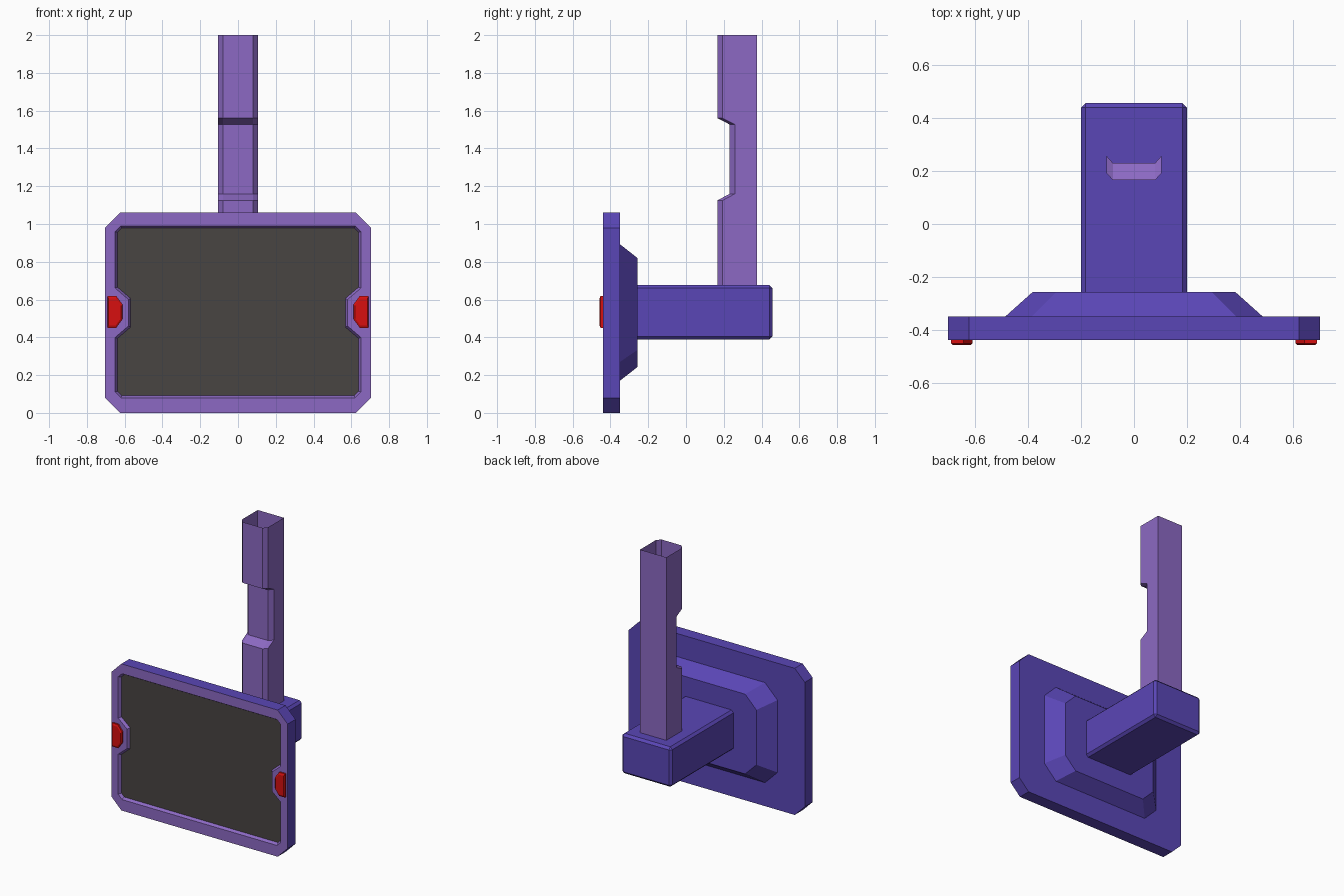
import bpy
import bmesh

if "Cube" in bpy.data.objects:
    bpy.data.objects.remove(bpy.data.objects["Cube"])


def material(name, rgb):
    m = bpy.data.materials.new(name)
    m.diffuse_color = (*rgb, 1)
    m.use_nodes = True
    m.node_tree.nodes["Principled BSDF"].inputs["Base Color"].default_value = m.diffuse_color
    return m


PURPLE = material("light purple", (0.262, 0.141, 0.546))
INDIGO = material("indigo", (0.102, 0.061, 0.468))
GREY = material("dark grey", (0.066, 0.058, 0.055))
RED = material("red", (0.68, 0.005, 0.005))


def finish(bm, name, *mats):
    me = bpy.data.meshes.new(name)
    bm.to_mesh(me)
    bm.free()
    ob = bpy.data.objects.new(name, me)
    bpy.context.collection.objects.link(ob)
    for m in mats:
        me.materials.append(m)
    return ob


def loft(bm, rings, cap_start=True, cap_end=True):
    """Skin a list of equal-length point rings."""
    vs = [[bm.verts.new(p) for p in r] for r in rings]
    n = len(vs[0])
    for a, b in zip(vs, vs[1:]):
        for i in range(n):
            j = (i + 1) % n
            bm.faces.new((a[i], a[j], b[j], b[i]))
    if cap_start:
        bm.faces.new(vs[0])
    if cap_end:
        bm.faces.new(vs[-1])
    bmesh.ops.recalc_face_normals(bm, faces=bm.faces)
    return vs


def octagon(y, hx, z0, z1, c):
    """Chamfered rectangle in the xz plane."""
    return [(-hx, y, z0 + c), (-hx + c, y, z0), (hx - c, y, z0), (hx, y, z0 + c),
            (hx, y, z1 - c), (hx - c, y, z1), (-hx + c, y, z1), (-hx, y, z1 - c)]


# Display panel: chamfered slab with a notched, recessed screen
FRONT, BACK = -0.44, -0.35
bm = bmesh.new()
outer = loft(bm, [octagon(BACK, 0.705, 0, 1.06, 0.08),
                  octagon(FRONT, 0.705, 0, 1.06, 0.08)], cap_end=False)[-1]
half = [(0.62, 0.08), (0.65, 0.11), (0.65, 0.40), (0.58, 0.46),
        (0.58, 0.60), (0.65, 0.66), (0.65, 0.96), (0.62, 0.99)]
outline = half + [(-x, z) for x, z in reversed(half)]
inner = [bm.verts.new((x, FRONT, z)) for x, z in outline]
screen = bm.faces.new(inner)
rim_edges = [bm.edges.get((outer[i - 1], outer[i])) for i in range(len(outer))]
rim_edges += [bm.edges.get((inner[i - 1], inner[i])) for i in range(len(inner))]
bmesh.ops.triangle_fill(bm, edges=rim_edges, use_beauty=True)
bmesh.ops.recalc_face_normals(bm, faces=bm.faces)
bmesh.ops.inset_region(bm, faces=[screen], thickness=0.012, depth=-0.02,
                       use_even_offset=True)
for f in bm.faces:
    facing_front = f.normal.y < -0.9
    in_recess = all(abs(v.co.x) < 0.66 and v.co.y < FRONT + 0.03 for v in f.verts)
    f.material_index = 1 if facing_front or in_recess else 0
screen.material_index = 2
finish(bm, "display_panel", INDIGO, PURPLE, GREY)

# Tapered plate on the back of the panel
bm = bmesh.new()
loft(bm, [octagon(BACK, 0.487, 0.17, 0.893, 0.10),
          octagon(-0.257, 0.383, 0.243, 0.82, 0.09)])
finish(bm, "back_plate", INDIGO)

# Bevelled arm reaching back to the post
bm = bmesh.new()
loft(bm, [[(x, y, z) for x, z in ((-0.2, 0.388), (0.2, 0.388), (0.2, 0.677), (-0.2, 0.677))]
          for y in (-0.28, 0.458)])
bmesh.ops.bevel(bm, geom=bm.edges[:], offset=0.017, segments=1, affect='EDGES')
finish(bm, "support_arm", INDIGO)

# Open-topped hollow post with a notch across its front
bm = bmesh.new()
rings = []
for z, d in ((0.67, 0), (1.125, 0), (1.16, 0.065), (1.527, 0.065), (1.56, 0), (2, 0)):
    rings.append([(-0.105, 0.375, z), (-0.105, 0.194 + d, z), (-0.08, 0.166 + d, z),
                  (0.08, 0.166 + d, z), (0.105, 0.194 + d, z), (0.105, 0.375, z)])
loft(bm, rings, cap_start=False, cap_end=False)
finish(bm, "hollow_post", PURPLE)

# Red buttons at both sides of the screen
base = [(0.692, 0.45), (0.692, 0.62), (0.645, 0.62), (0.612, 0.575), (0.612, 0.495), (0.645, 0.45)]
for side, s in (("left", -1), ("right", 1)):
    bm = bmesh.new()
    cx, cz = 0.655, 0.535
    loft(bm, [[(s * (cx + (x - cx) * k), y, cz + (z - cz) * k) for x, z in base]
              for y, k in ((FRONT + 0.005, 1), (-0.452, 1), (-0.458, 0.84))])
    finish(bm, side + "_button", RED)
